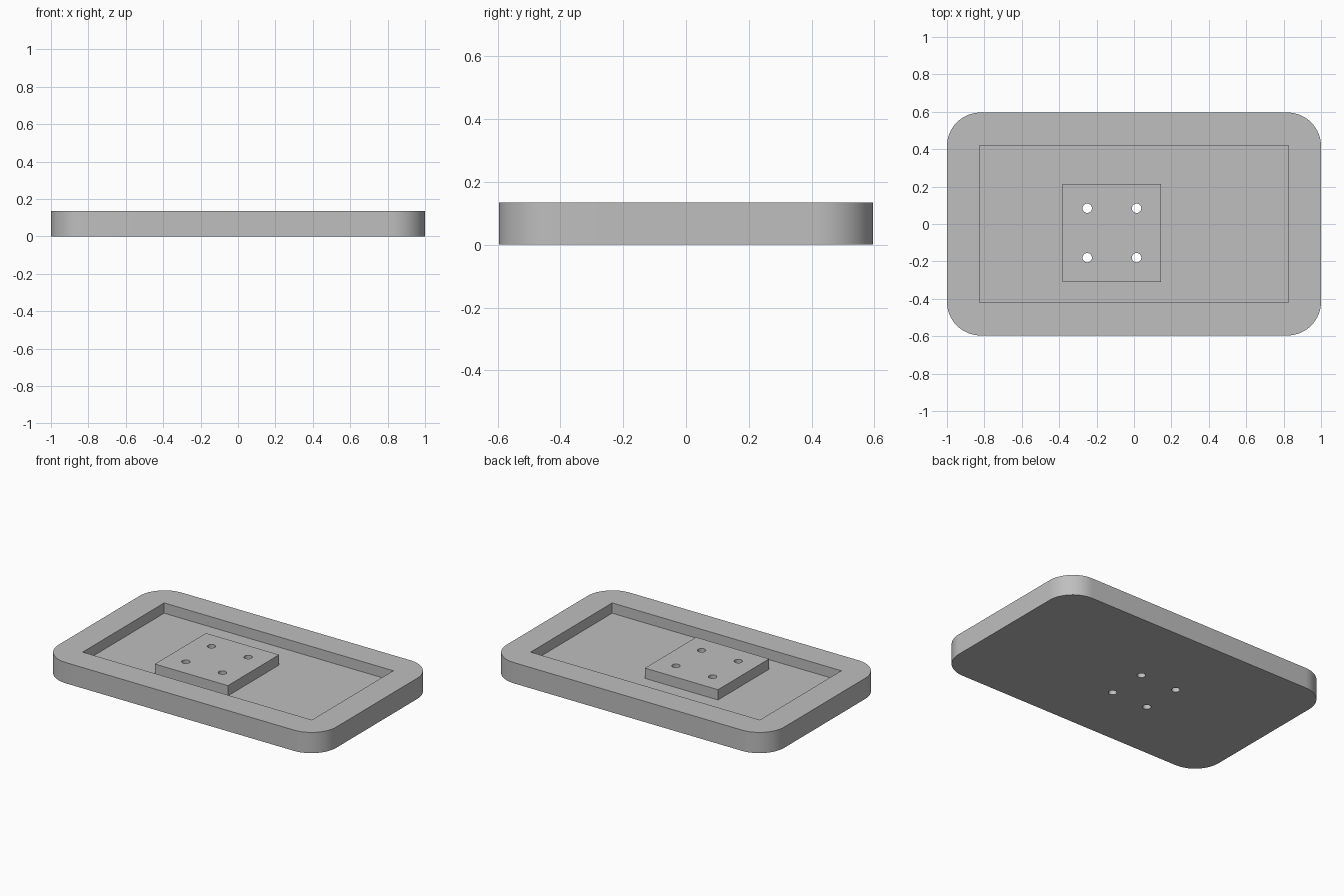
import bpy, bmesh
from mathutils import Matrix, Vector

if "Cube" in bpy.data.objects:
    bpy.data.objects.remove(bpy.data.objects["Cube"])

# Main dimensions
HEIGHT, FLOOR = 0.135, 0.068
BLOCK_X, BLOCK_Y, BLOCK_HALF = -0.118, -0.048, 0.263
HOLE_OFFSET, HOLE_RADIUS = 0.132, 0.025

grey = bpy.data.materials.new("plain_grey")
grey.use_nodes = True
grey.diffuse_color = (0.52, 0.52, 0.52, 1)
grey.node_tree.nodes["Principled BSDF"].inputs["Base Color"].default_value = grey.diffuse_color


def make_object(name, bm):
    mesh = bpy.data.meshes.new(name)
    bm.to_mesh(mesh)
    bm.free()
    mesh.materials.append(grey)
    obj = bpy.data.objects.new(name, mesh)
    bpy.context.collection.objects.link(obj)
    return obj


def box(name, x, y, half_x, half_y, bottom, top, radius=0):
    """Upright box, optionally with rounded vertical edges."""
    bm = bmesh.new()
    place = Matrix.Translation((x, y, (bottom + top) / 2))
    size = Matrix.Diagonal((2 * half_x, 2 * half_y, top - bottom, 1))
    bmesh.ops.create_cube(bm, size=1, matrix=place @ size)
    if radius:
        upright = [e for e in bm.edges
                   if abs(e.verts[0].co.z - e.verts[1].co.z) > 0.01]
        bmesh.ops.bevel(bm, geom=upright, offset=radius, segments=16,
                        profile=0.5, affect='EDGES')
    return make_object(name, bm)


def combine(target, other, operation):
    """Apply a boolean, then discard the helper."""
    other.hide_render = True
    mod = target.modifiers.new(operation.lower(), 'BOOLEAN')
    mod.operation, mod.object, mod.solver = operation, other, 'EXACT'
    bpy.context.view_layer.objects.active = target
    bpy.ops.object.modifier_apply(modifier=mod.name)
    bpy.data.objects.remove(other)


# Rounded tray with a rectangular pocket
tray = box("tray", 0, 0, 1, 0.596, 0, HEIGHT, 0.18)
combine(tray, box("pocket_cutter", 0, 0, 0.825, 0.419, FLOOR, HEIGHT + 0.1), 'DIFFERENCE')

# Raised mounting block, flush with the rim
combine(tray, box("mounting_block", BLOCK_X, BLOCK_Y, BLOCK_HALF, BLOCK_HALF,
                  FLOOR - 0.02, HEIGHT), 'UNION')

# Four through holes
drills = bmesh.new()
for sx in (-1, 1):
    for sy in (-1, 1):
        centre = Vector((BLOCK_X + sx * HOLE_OFFSET, BLOCK_Y + sy * HOLE_OFFSET, HEIGHT / 2))
        bmesh.ops.create_cone(drills, cap_ends=True, segments=32, radius1=HOLE_RADIUS,
                              radius2=HOLE_RADIUS, depth=HEIGHT + 0.1,
                              matrix=Matrix.Translation(centre))
combine(tray, make_object("hole_cutter", drills), 'DIFFERENCE')

# Smooth round corners and holes, crisp edges elsewhere
bpy.ops.object.select_all(action='DESELECT')
tray.select_set(True)
bpy.context.view_layer.objects.active = tray
bpy.ops.object.shade_smooth_by_angle()
